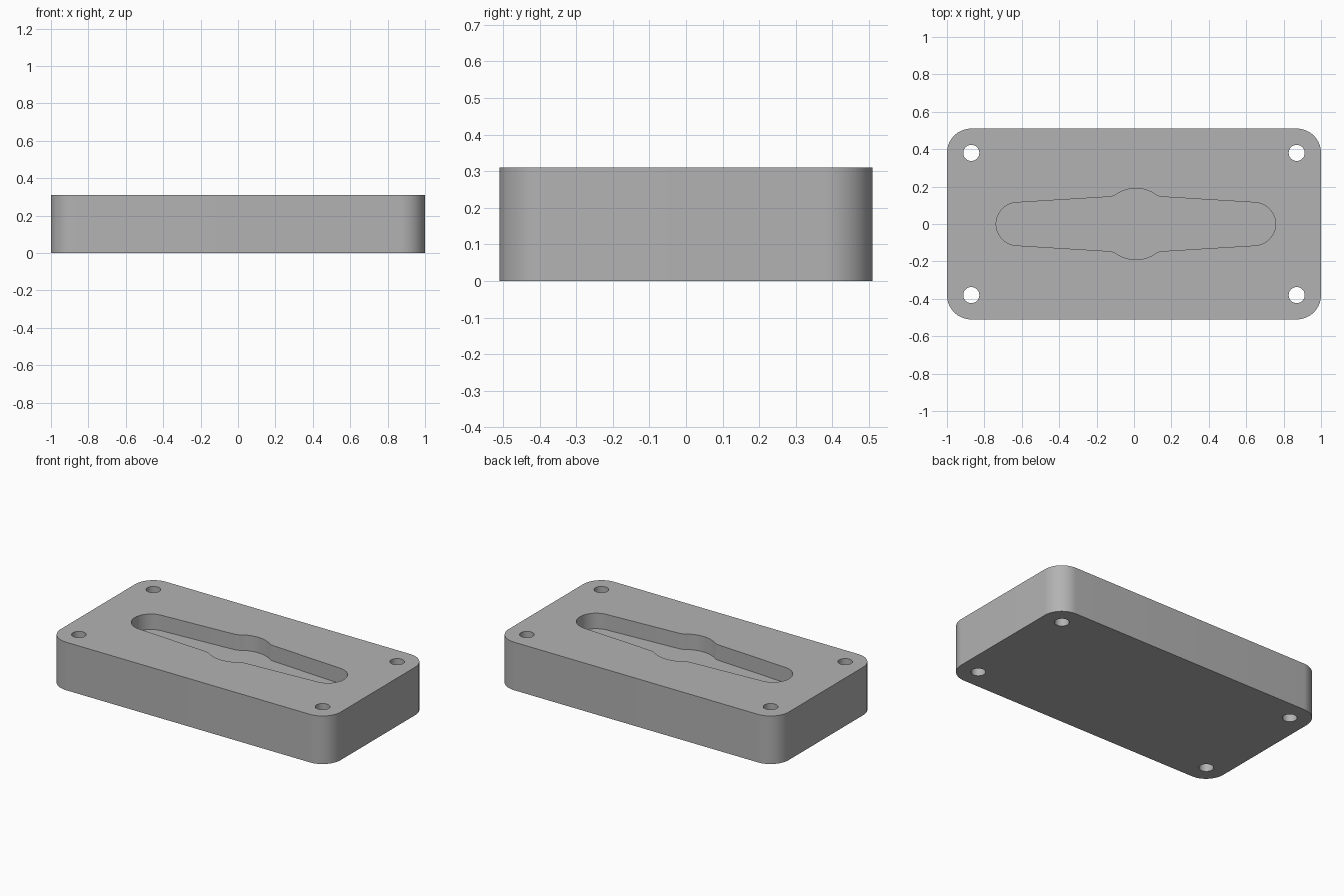
import bpy, bmesh
from math import cos, sin, radians

cube = bpy.data.objects.get("Cube")
if cube:
    bpy.data.objects.remove(cube)

HEIGHT, HALF_X, HALF_Y = 0.31, 1.0, 0.51
CORNER = 0.13
HOLE_X, HOLE_Y, HOLE_R = 0.87, 0.38, 0.043
POCKET_DEPTH = 0.1
POCKET_X = 0.01

grey = bpy.data.materials.new("plain grey")
grey.use_nodes = True
grey.diffuse_color = (0.45, 0.45, 0.45, 1)
grey.node_tree.nodes["Principled BSDF"].inputs["Base Color"].default_value = grey.diffuse_color


def arc(cx, cy, r, start, end, steps):
    angles = [radians(start + (end - start) * i / steps) for i in range(steps + 1)]
    return [(cx + r * cos(a), cy + r * sin(a)) for a in angles]


def prism(name, outline, bottom, top):
    """Extrude a closed outline straight up."""
    bm = bmesh.new()
    face = bm.faces.new([bm.verts.new((x, y, bottom)) for x, y in outline])
    result = bmesh.ops.extrude_face_region(bm, geom=[face])
    for v in result["geom"]:
        if isinstance(v, bmesh.types.BMVert):
            v.co.z = top
    bmesh.ops.recalc_face_normals(bm, faces=bm.faces)
    mesh = bpy.data.meshes.new(name)
    bm.to_mesh(mesh)
    bm.free()
    mesh.materials.append(grey)
    obj = bpy.data.objects.new(name, mesh)
    bpy.context.collection.objects.link(obj)
    return obj


# Rounded block
outline = []
for i, (sx, sy) in enumerate([(1, 1), (-1, 1), (-1, -1), (1, -1)]):
    outline += arc(sx * (HALF_X - CORNER), sy * (HALF_Y - CORNER), CORNER,
                   i * 90, i * 90 + 90, 16)
block = prism("block", outline, 0, HEIGHT)

# Pocket: round ends, tapering sides and a round bulge, mirrored from one quarter
quarter = arc(0.632, 0, 0.115, 0, 86, 14)
quarter += [(0.145, 0.145), (0.125, 0.148), (0.112, 0.153)]
quarter += arc(0, 0, 0.19, 58, 90, 8)
half = quarter + [(-x, y) for x, y in reversed(quarter[:-1])]
pocket = half + [(x, -y) for x, y in reversed(half[1:-1])]
pocket = [(x + POCKET_X, y) for x, y in pocket]
cutters = [prism("pocket_cutter", pocket, HEIGHT - POCKET_DEPTH, HEIGHT + 0.1)]

# Screw holes
for sx in (-1, 1):
    for sy in (-1, 1):
        hole = arc(sx * HOLE_X, sy * HOLE_Y, HOLE_R, 0, 360, 32)[:-1]
        cutters.append(prism("hole_cutter", hole, -0.1, HEIGHT + 0.1))

# Cut everything out of the block
bpy.context.view_layer.objects.active = block
block.select_set(True)
for cutter in cutters:
    mod = block.modifiers.new("cut", "BOOLEAN")
    mod.operation = "DIFFERENCE"
    mod.solver = "EXACT"
    mod.object = cutter
    bpy.ops.object.modifier_apply(modifier=mod.name)
    bpy.data.objects.remove(cutter)
bpy.ops.object.shade_smooth_by_angle(angle=radians(30))
